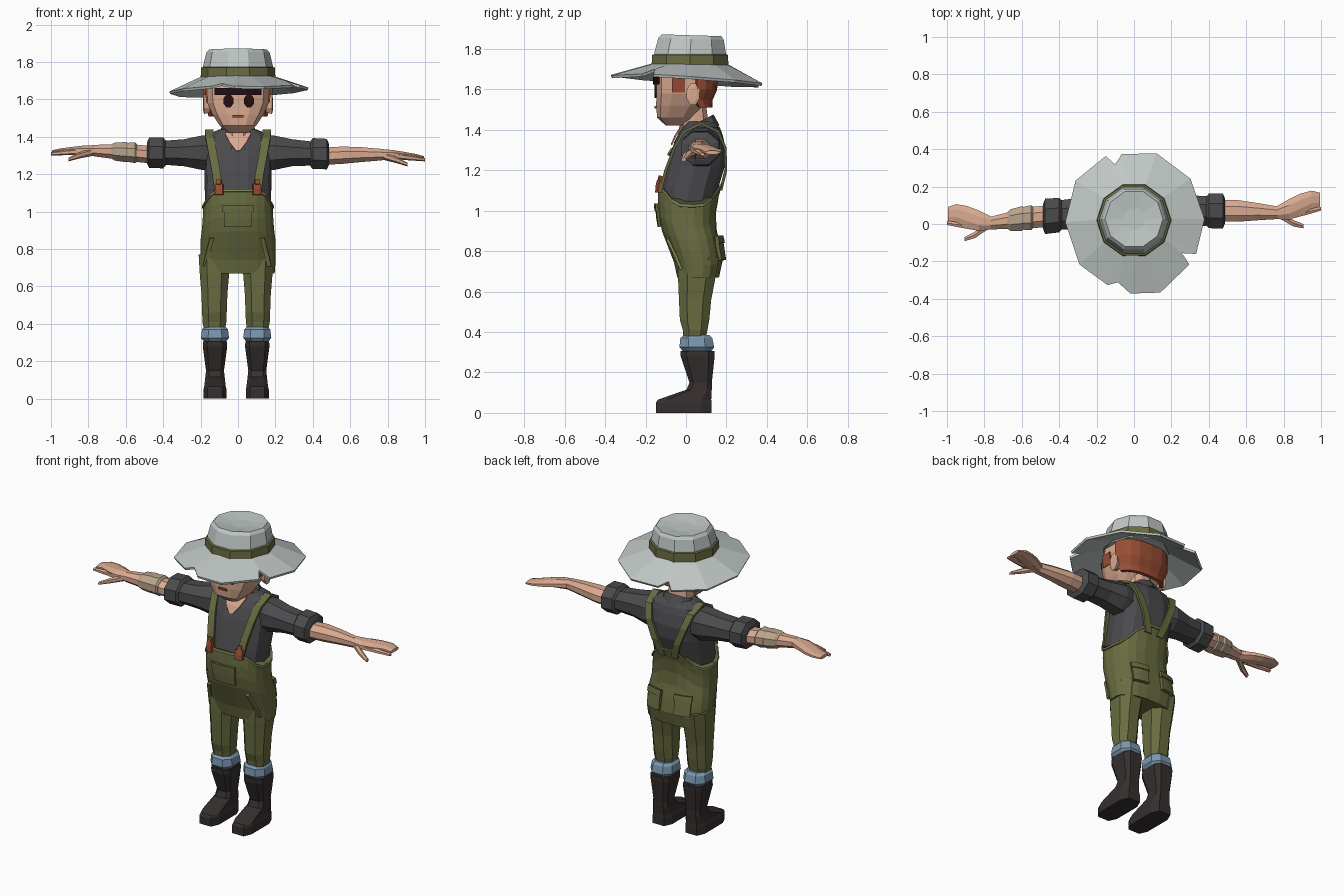
import bpy, bmesh, math

cube = bpy.data.objects.get("Cube")
if cube:
    bpy.data.objects.remove(cube, do_unlink=True)


def material(name, r, g, b):
    m = bpy.data.materials.new(name)
    m.use_nodes = True
    m.diffuse_color = (r, g, b, 1)
    m.node_tree.nodes["Principled BSDF"].inputs["Base Color"].default_value = (r, g, b, 1)
    return m


HAT = material("pale grey felt", .52, .57, .55)
GREEN = material("olive cloth", .14, .15, .052)
TRIM = material("light olive trim", .2, .21, .08)
SHIRT = material("charcoal shirt", .07, .07, .075)
SKIN = material("skin", .70, .40, .28)
RUST = material("rust red", .32, .075, .035)
DENIM = material("blue denim", .2, .31, .43)
BOOT = material("dark brown leather", .036, .028, .028)
WRAP = material("tan bandage", .48, .37, .26)
DARK = material("near black", .018, .004, .005)


def sheet(name, rows, mat, closed=True, caps=True, thick=0):
    """Skin rows of points with quads; closed rows make a tube."""
    bm = bmesh.new()
    vs = [[bm.verts.new(p) for p in row] for row in rows]
    n = len(vs[0])
    for a, b in zip(vs, vs[1:]):
        for i in range(n if closed else n - 1):
            j = (i + 1) % n
            bm.faces.new((a[i], a[j], b[j], b[i]))
    if closed and caps:
        bm.faces.new(vs[0])
        bm.faces.new(vs[-1])
    bmesh.ops.recalc_face_normals(bm, faces=bm.faces)
    me = bpy.data.meshes.new(name)
    bm.to_mesh(me)
    bm.free()
    me.materials.append(mat)
    ob = bpy.data.objects.new(name, me)
    bpy.context.collection.objects.link(ob)
    if thick:
        mod = ob.modifiers.new("thickness", 'SOLIDIFY')
        mod.thickness, mod.offset = thick, 0
    return ob


def power(v, p):
    return math.copysign(abs(v) ** (2 / p), v)


def outline(z, rx, front, back, a, cx=0, p=2.5, grow=0):
    """Point of a rounded cross-section; angle 0 is the front."""
    cy, ry = (front + back) / 2, (back - front) / 2
    return (cx + (rx + grow) * power(math.sin(a), p), cy - (ry + grow) * power(math.cos(a), p), z)


def angles(n):
    return [math.tau * (i + .5) / n for i in range(n)]


def column(name, sections, mat, cx=0, n=10, p=2.5):
    return sheet(name, [[outline(*s, a, cx, p) for a in angles(n)] for s in sections], mat)


def section_at(sections, z):
    z = min(max(z, sections[0][0]), sections[-1][0])
    for a, b in zip(sections, sections[1:]):
        if z <= b[0]:
            t = (z - a[0]) / (b[0] - a[0])
            return [u + (v - u) * t for u, v in zip(a, b)]


def on_body(sections, x, z, side, grow, p=2.5):
    """Point at x, z on the front (-1) or back (1) of a body."""
    _, rx, front, back = section_at(sections, z)
    f = (1 - min(abs(x) / (rx + grow), .98) ** p) ** (1 / p)
    return (x, (front + back) / 2 + side * ((back - front) / 2 + grow) * f, z)


def patch(name, sections, x0, x1, z0, z1, side, grow, thick, mat, p=2.5, cols=4):
    rows = [[on_body(sections, x0 + (x1 - x0) * i / cols, z, side, grow, p)
             for i in range(cols + 1)] for z in (z0, (z0 + z1) / 2, z1)]
    return sheet(name, rows, mat, False, thick=thick)


# Torso in shirt
TORSO = [(.66, .185, -.03, .15), (.75, .192, -.05, .17), (.85, .19, -.09, .155),
         (.93, .18, -.12, .135), (1.03, .175, -.13, .14), (1.12, .178, -.125, .165),
         (1.22, .18, -.1, .195), (1.3, .185, -.075, .2), (1.37, .18, -.045, .185),
         (1.41, .165, -.02, .17), (1.44, .1, .0, .14)]
column("shirt_body", TORSO[3:], SHIRT, n=14)

# Overalls shell: high bib in front, high yoke behind
ring = angles(20)


def hem(a):
    c = math.cos(a)
    return 1.03 + (.09 * min(1, 1.5 * c ** 2) if c > 0 else .13 * abs(c) ** 4)


def shell_row(t, grow, drop=0):
    row = []
    for a in ring:
        z = .67 + (hem(a) - drop - .67) * t
        row.append(outline(z, *section_at(TORSO, z)[1:], a, grow=grow))
    return row


sheet("overalls", [shell_row(t / 6, .012) for t in range(7)], GREEN)
sheet("bib_trim", [shell_row(1, .016, .014), shell_row(1, .014)], TRIM, caps=False, thick=.008)

# Bib pocket with flap
patch("bib_pocket", TORSO, -.075, .075, .92, 1.01, -1, .018, .012, GREEN)
patch("bib_pocket_flap", TORSO, -.082, .082, 1.0, 1.035, -1, .023, .012, GREEN)


def ribbon(name, points, width, mat):
    rows = [[(x - width / 2, y, z), (x + width / 2, y, z)] for x, y, z in points]
    return sheet(name, rows, mat, False, thick=.014)


LEG = [(.77, .09, -.045, .17), (.66, .083, -.045, .15), (.56, .074, -.04, .13),
       (.46, .07, -.035, .12), (.41, .068, -.02, .11), (.36, .058, -.015, .1)]
CUFF = [(.385, .06, -.015, .12), (.37, .074, -.033, .135), (.325, .08, -.038, .145), (.305, .062, -.02, .13)]
BOOTS = [(.305, .066, -.03, .145), (.28, .068, -.03, .145), (.15, .05, .015, .13),
         (.115, .054, .0, .13), (.065, .06, -.145, .13), (.05, .064, -.155, .132), (0, .064, -.155, .132)]

for s, side in ((1, "left"), (-1, "right")):
    # Straps and buckles
    front = [on_body(TORSO, s * x, z, -1, .014) for x, z in ((.1, 1.09), (.115, 1.2), (.135, 1.31), (.15, 1.39))]
    back = [on_body(TORSO, s * x, z, 1, .014) for x, z in ((.145, 1.39), (.12, 1.31), (.075, 1.2), (.04, 1.1))]
    ribbon(side + "_strap", front + [(s * .155, .075, 1.432)] + back, .045, GREEN)
    patch(side + "_buckle", TORSO, s * .08, s * .122, 1.09, 1.15, -1, .026, .014, RUST, cols=1)
    patch(side + "_buckle_clip", TORSO, s * .09, s * .112, 1.145, 1.172, -1, .026, .014, RUST, cols=1)
    # Hip and seat pockets
    ribbon(side + "_hip_pocket", [on_body(TORSO, s * x - .005, z, -1, .018)
                                  for x, z in ((.135, .86), (.155, .78), (.172, .71))], .022, TRIM)
    patch(side + "_seat_pocket", TORSO, s * .05, s * .145, .755, .85, 1, .022, .018, GREEN)
    patch(side + "_seat_pocket_flap", TORSO, s * .045, s * .15, .84, .875, 1, .028, .018, GREEN)
    # Legs, rolled denim and boots
    cx = s * .113 - .01
    column(side + "_trouser_leg", LEG, GREEN, cx + s * .003, 8)
    column(side + "_rolled_cuff", CUFF, DENIM, cx, 8)
    column(side + "_boot", BOOTS, BOOT, cx, 8, 4)

    # Arms: the right one reaches a little further forward and up
    def limb(name, sections, mat, n=8):
        rows = []
        for x, cy, cz, ry, rz in sections:
            if s < 0:
                cy -= .09 * max(0, x - .15)
                cz += .045 * max(0, x - .3)
            rows.append([(s * x, cy + ry * math.cos(a), cz + rz * math.sin(a)) for a in angles(n)])
        return sheet(side + name, rows, mat)

    limb("_sleeve", [(.1, .075, 1.31, .085, .1), (.19, .075, 1.315, .1, .1),
                     (.29, .07, 1.315, .09, .078), (.41, .07, 1.31, .085, .068)], SHIRT)
    limb("_sleeve_roll", [(.385, .07, 1.31, .08, .07), (.4, .07, 1.31, .1, .09),
                          (.475, .07, 1.308, .102, .088), (.487, .07, 1.305, .07, .06)], SHIRT)
    limb("_forearm", [(.47, .07, 1.297, .062, .05), (.56, .07, 1.302, .062, .05),
                      (.66, .066, 1.305, .05, .043), (.77, .06, 1.305, .036, .033)], SKIN)
    limb("_hand", [(.76, .06, 1.305, .036, .033), (.83, .078, 1.305, .06, .026),
                   (.89, .105, 1.3, .062, .021), (.95, .13, 1.295, .052, .015), (.995, .13, 1.287, .04, .01)], SKIN)
    limb("_index_finger", [(.84, .05, 1.298, .026, .018), (.92, .063, 1.288, .017, .014),
                           (1.0, .082, 1.278, .012, .009)], SKIN, 6)
    limb("_thumb", [(.78, .05, 1.298, .025, .022), (.85, .005, 1.275, .02, .016),
                    (.905, -.012, 1.252, .013, .01)], SKIN, 6)
    if s < 0:
        limb("_arm_bandage", [(.54, .07, 1.302, .064, .05), (.55, .07, 1.304, .072, .06),
                              (.59, .07, 1.304, .066, .055), (.6, .07, 1.305, .071, .058),
                              (.66, .067, 1.305, .062, .052), (.675, .066, 1.305, .05, .042)], WRAP)

# Neck, open neckline and collar
column("neck", [(1.34, .075, -.05, .12), (1.42, .075, -.035, .115), (1.54, .07, -.03, .1)], SKIN)
sheet("open_neckline", [[on_body(TORSO, x * w, z, -1, .008) for x in (-1, 0, 1)]
                        for w, z in ((.01, 1.325), (.045, 1.37), (.07, 1.42))], SKIN, False, thick=.008)


def collar_row(r, drop):
    row = []
    for i in range(11):
        a = math.radians(16 + 328 * i / 10)
        row.append((r * 1.12 * math.sin(a), .05 - r * math.cos(a), 1.425 - .045 * math.cos(a) - drop))
    return row


sheet("shirt_collar", [collar_row(.075, .02), collar_row(.085, 0), collar_row(.11, .05)], SHIRT, False, thick=.012)

# Head, hair and face
HEAD = [(1.42, .055, -.1, .0), (1.46, .1, -.145, .04), (1.52, .14, -.15, .09),
        (1.58, .168, -.15, .13), (1.66, .174, -.15, .14), (1.74, .16, -.13, .13)]
column("head", HEAD, SKIN, n=12, p=3)
hair_rows = []
for z, spread in ((1.51, 60), (1.55, 72), (1.6, 74), (1.7, 76)):
    arc = [math.radians(180 + spread * (i / 4 - 1)) for i in range(9)]
    hair_rows.append([outline(z, *section_at(HEAD, max(z, 1.55))[1:], a, p=2.7, grow=.012) for a in arc])
sheet("back_hair", hair_rows, RUST, False, thick=.02)
patch("brow_band", HEAD, -.125, .125, 1.625, 1.66, -1, .006, .012, DARK, 3, 6)
patch("mouth", HEAD, -.028, .028, 1.505, 1.517, -1, .002, .009, RUST, 3)

for s, side in ((1, "left"), (-1, "right")):
    sheet(side + "_eye", [[(s * .055 + .004 + .029 * math.cos(a), y, 1.592 + .037 * math.sin(a))
                           for a in angles(8)] for y in (-.155, -.146)], DARK)
    sheet(side + "_sideburn", [[(s * x, y, z) for y in (-.07, -.005)]
                               for x, z in ((.16, 1.585), (.168, 1.66))], RUST, False, thick=.02)
    sheet(side + "_ear", [[(s * x, .035 + r * math.cos(a), 1.575 + 1.7 * r * math.sin(a)) for a in angles(8)]
                          for x, r in ((.15, .028), (.182, .034), (.186, .022))], SKIN)

# Hat: torn brim, crown with dented top, band
BRIM = [(-.15, .36), (-.1, .315), (-.065, .37), (.12, .375), (.3, .24), (.375, .025),
        (.33, -.16), (.255, -.155), (.295, -.215), (.14, -.365), (-.02, -.37),
        (-.085, -.31), (-.14, -.325), (-.29, -.215), (-.365, .01), (-.31, .23)]
inner, outer = [], []
for x, y in BRIM:
    d = math.hypot(x, y)
    inner.append((x / d * .18, y / d * .18 + .018, 1.722))
    outer.append((x, y, 1.722 - .075 * (d - .18) / .19 + .035 * x - .05 * y))
sheet("hat_brim", [inner, outer], HAT, caps=False, thick=.014)


def round_part(name, rings, mat, n=10):
    return sheet(name, [[(r * math.sin(a), cy - r * math.cos(a), z - .03 * (cy - r * math.cos(a)) * (z > 1.8))
                         for a in angles(n)] for z, r, cy in rings], mat)


round_part("hat_crown", [(1.705, .185, .02), (1.78, .186, .02), (1.85, .17, .025), (1.868, .155, .027),
                         (1.855, .06, .027)], HAT)
round_part("hat_band", [(1.712, .19, .02), (1.717, .2, .02), (1.77, .197, .02), (1.775, .18, .02)], GREEN)
